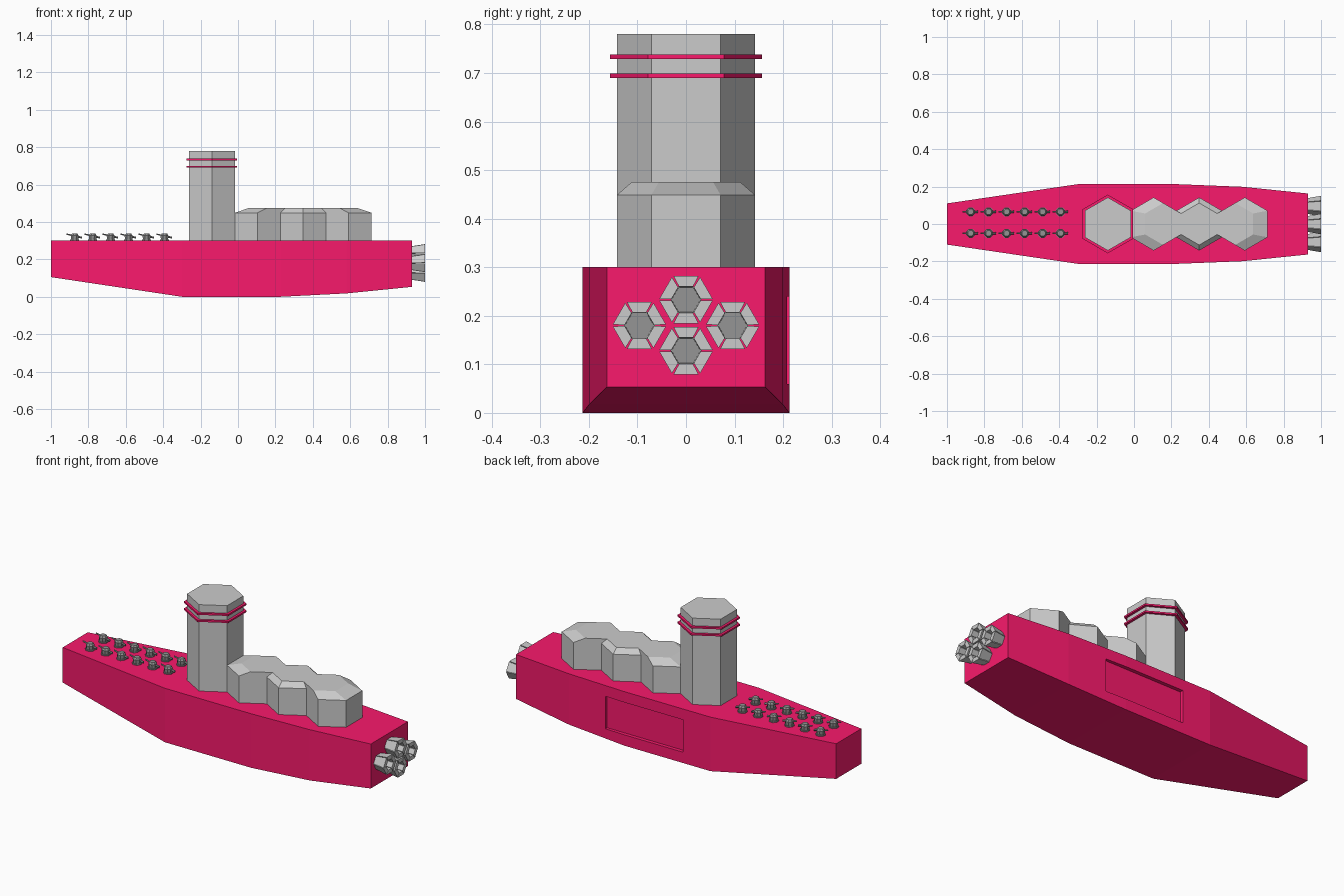
import bpy, bmesh
from math import cos, sin, radians
from mathutils import Vector

if "Cube" in bpy.data.objects:
    bpy.data.objects.remove(bpy.data.objects["Cube"])


def material(name, rgb):
    m = bpy.data.materials.new(name)
    m.diffuse_color = (*rgb, 1)
    m.use_nodes = True
    m.node_tree.nodes["Principled BSDF"].inputs["Base Color"].default_value = m.diffuse_color
    return m


RED = material("crimson", (0.95, 0.01, 0.15))
DARK = material("dark_grey", (0.3, 0.3, 0.3))


def solid(name, lofts, mat=None):
    """Each loft is a list of equal-length rings, bridged and capped."""
    bm = bmesh.new()
    for rings in lofts:
        vs = [[bm.verts.new(p) for p in ring] for ring in rings]
        n = len(vs[0])
        for a, b in zip(vs, vs[1:]):
            for i in range(n):
                j = (i + 1) % n
                bm.faces.new((a[i], a[j], b[j], b[i]))
        bm.faces.new(vs[0][::-1])
        bm.faces.new(vs[-1])
    bmesh.ops.recalc_face_normals(bm, faces=bm.faces)
    me = bpy.data.meshes.new(name)
    bm.to_mesh(me)
    bm.free()
    if mat:
        me.materials.append(mat)
    ob = bpy.data.objects.new(name, me)
    bpy.context.collection.objects.link(ob)
    return ob


def ring_z(x, y, z, r, n=6, start=30):
    return [(x + r * cos(radians(start + 360 * i / n)),
             y + r * sin(radians(start + 360 * i / n)), z) for i in range(n)]


def prism(x, y, r, z0, z1, n=6, start=30):
    return [ring_z(x, y, z0, r, n, start), ring_z(x, y, z1, r, n, start)]


def box(x0, x1, y0, y1, z0, z1):
    return [[(x, y0, z0), (x, y1, z0), (x, y1, z1), (x, y0, z1)] for x in (x0, x1)]


# Hull: rectangular sections (x, half width, keel height)
stations = [(-1, .11, .105), (-.3, .213, 0), (.23, .213, 0),
            (.58, .199, .018), (.93, .163, .053)]
hull = solid("hull", [[[(x, -w, z), (x, w, z), (x, w, .3), (x, -w, .3)]
                       for x, w, z in stations]], RED)

# Recessed side panel
cutter = solid("panel_cutter", [box(-.13, .35, .193, .26, .06, .24)], RED)
cutter.hide_render = True
cutter.hide_viewport = True
cut = hull.modifiers.new("side_panel", "BOOLEAN")
cut.operation = "DIFFERENCE"
cut.solver = "EXACT"
cut.object = cutter

# Tower and its two bands
solid("tower", [prism(-.14, 0, .142, .3, .78)])
for i, z in enumerate((.69, .729)):
    solid(f"tower_band_{i + 1}", [prism(-.14, 0, .157, z, z + .009)], RED)

# Deckhouse: three merged hexagons with a tapered roof
side = [(-.017 + .1218 * i, .142 if i % 2 else .071) for i in range(7)]
outline = side + [(x, -y) for x, y in reversed(side)]
solid("deckhouse", [[[(.348 + (x - .348) * s, y * s, z) for x, y in outline]
                     for z, s in ((.3, 1), (.449, 1), (.475, .79))]])


# Engine nozzles: six separated flaring petals round a dark core
def spoke(x, cy, cz, r, k):
    a = radians(60 * k)
    return Vector((x, cy + r * cos(a), cz + r * sin(a)))


for n, (cy, cz) in enumerate(((-.096, .18), (.096, .18), (0, .233), (0, .128))):
    petals = []
    for k in range(6):
        rings = []
        for x, ro, ri in ((.928, .043, .029), (1.0, .056, .031)):
            o0, o1 = spoke(x, cy, cz, ro, k), spoke(x, cy, cz, ro, k + 1)
            i0, i1 = spoke(x, cy, cz, ri, k), spoke(x, cy, cz, ri, k + 1)
            t = .04
            rings.append([o0.lerp(o1, t), o1.lerp(o0, t), i1.lerp(i0, t), i0.lerp(i1, t)])
        petals.append(rings)
    solid(f"engine_nozzle_{n + 1}", petals)
    solid(f"engine_core_{n + 1}",
          [[[spoke(x, cy, cz, .032, k) for k in range(6)] for x in (.925, .95)]], DARK)


# Deck guns: base, turret and raised barrel
def gun(name, x, y):
    def end(dx, z, r):
        return [(x + dx, y + r * cos(radians(60 * i)), z + r * sin(radians(60 * i)))
                for i in range(6)]
    solid(name, [prism(x, y, .026, .298, .306, 8, 22.5),
                 [ring_z(x, y, .306, .021, 8, 22.5), ring_z(x, y, .327, .023, 8, 22.5),
                  ring_z(x, y, .337, .016, 8, 22.5)],
                 [end(-.044, .335, .004), end(.04, .316, .006)]], DARK)


for i in range(6):
    for label, y in (("port", .065), ("starboard", -.05)):
        gun(f"deck_gun_{label}_{i + 1}", -.873 + .096 * i, y)
